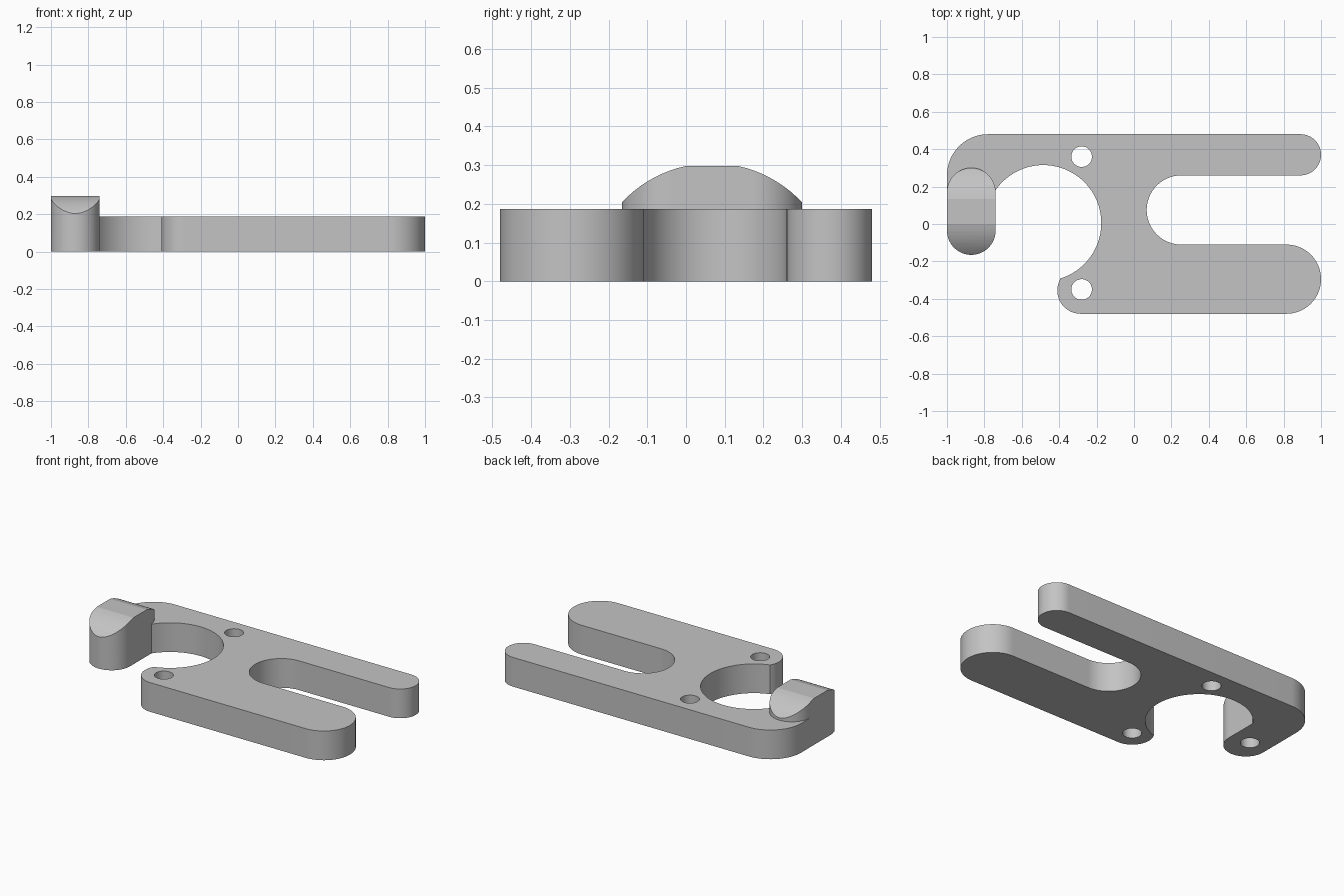
import bpy
import bmesh
from math import cos, sin, radians, pi
from mathutils import Matrix

if "Cube" in bpy.data.objects:
    bpy.data.objects.remove(bpy.data.objects["Cube"], do_unlink=True)

PLATE_H = 0.187
HOOK_H = 0.298

grey = bpy.data.materials.new("light_grey")
grey.use_nodes = True
colour = (0.55, 0.55, 0.55, 1)
grey.diffuse_color = colour
grey.node_tree.nodes["Principled BSDF"].inputs["Base Color"].default_value = colour


def arc(cx, cy, r, start, end, step=4):
    """Points along an arc, angles in degrees."""
    n = max(1, round(abs(end - start) / step))
    angles = [radians(start + (end - start) * i / n) for i in range(n + 1)]
    return [(cx + r * cos(a), cy + r * sin(a)) for a in angles]


def prism(name, points, low, high, matrix=Matrix()):
    """Extrude a closed outline between two heights."""
    bm = bmesh.new()
    face = bm.faces.new([bm.verts.new((x, y, low)) for x, y in points])
    top = bmesh.ops.extrude_face_region(bm, geom=[face])["geom"]
    bmesh.ops.translate(bm, vec=(0, 0, high - low),
                        verts=[v for v in top if isinstance(v, bmesh.types.BMVert)])
    bmesh.ops.remove_doubles(bm, verts=bm.verts, dist=0.0001)
    bmesh.ops.transform(bm, matrix=matrix, verts=bm.verts)
    bmesh.ops.recalc_face_normals(bm, faces=bm.faces)
    mesh = bpy.data.meshes.new(name)
    bm.to_mesh(mesh)
    bm.free()
    mesh.materials.append(grey)
    obj = bpy.data.objects.new(name, mesh)
    bpy.context.collection.objects.link(obj)
    return obj


def combine(target, other, operation):
    """Apply a boolean and discard the second object."""
    mod = target.modifiers.new("combine", 'BOOLEAN')
    mod.operation, mod.solver, mod.object = operation, 'EXACT', other
    bpy.context.view_layer.objects.active = target
    bpy.ops.object.modifier_apply(modifier=mod.name)
    bpy.data.objects.remove(other, do_unlink=True)


# Flat plate: two prongs, a round slot, a curved jaw and a rounded lug
outline = (arc(-0.285, -0.355, 0.125, 148, 270)        # lug
           + arc(0.815, -0.295, 0.185, -90, 90)        # wide prong
           + arc(0.253, 0.075, 0.185, 270, 90)         # slot
           + arc(0.89, 0.37, 0.11, -90, 90)            # narrow prong
           + arc(-0.78, 0.26, 0.22, 90, 180)           # outer corner
           + [(-1, 0.17), (-0.87, 0.1), (-0.74, 0.17)]  # end inside the hook
           + arc(-0.485, 0.005, 0.31, 145.3, -71))     # jaw
plate = prism("forked_plate", outline, 0, PLATE_H)

# Hook post: a rounded slot shape trimmed by a flat-topped dome
post = prism("hook_post", arc(-0.87, 0.17, 0.13, 0, 180)
             + arc(-0.87, -0.035, 0.13, 180, 360), 0, HOOK_H + 0.1)
along_x = Matrix(((0, 0, 1, 0), (1, 0, 0, 0), (0, 1, 0, 0), (0, 0, 0, 1)))
dome = prism("dome_trim", arc(0.067, -0.013, 0.318, -5, 77.8)
             + arc(0.067, -0.013, 0.318, 102.2, 185), -1.1, -0.6, along_x)
combine(post, dome, 'INTERSECT')
combine(plate, post, 'UNION')

# Two through holes and a blind hole under the hook
for x, y, top in ((-0.28, 0.36, 0.3), (-0.28, -0.35, 0.3), (-0.87, 0, PLATE_H)):
    hole = prism("hole_cutter", arc(x, y, 0.055, 0, 354, 6), -0.1, top)
    combine(plate, hole, 'DIFFERENCE')

# Smooth curved walls, crisp edges
bpy.ops.object.select_all(action='DESELECT')
plate.select_set(True)
bpy.context.view_layer.objects.active = plate
bpy.ops.object.shade_smooth_by_angle(angle=radians(8))
